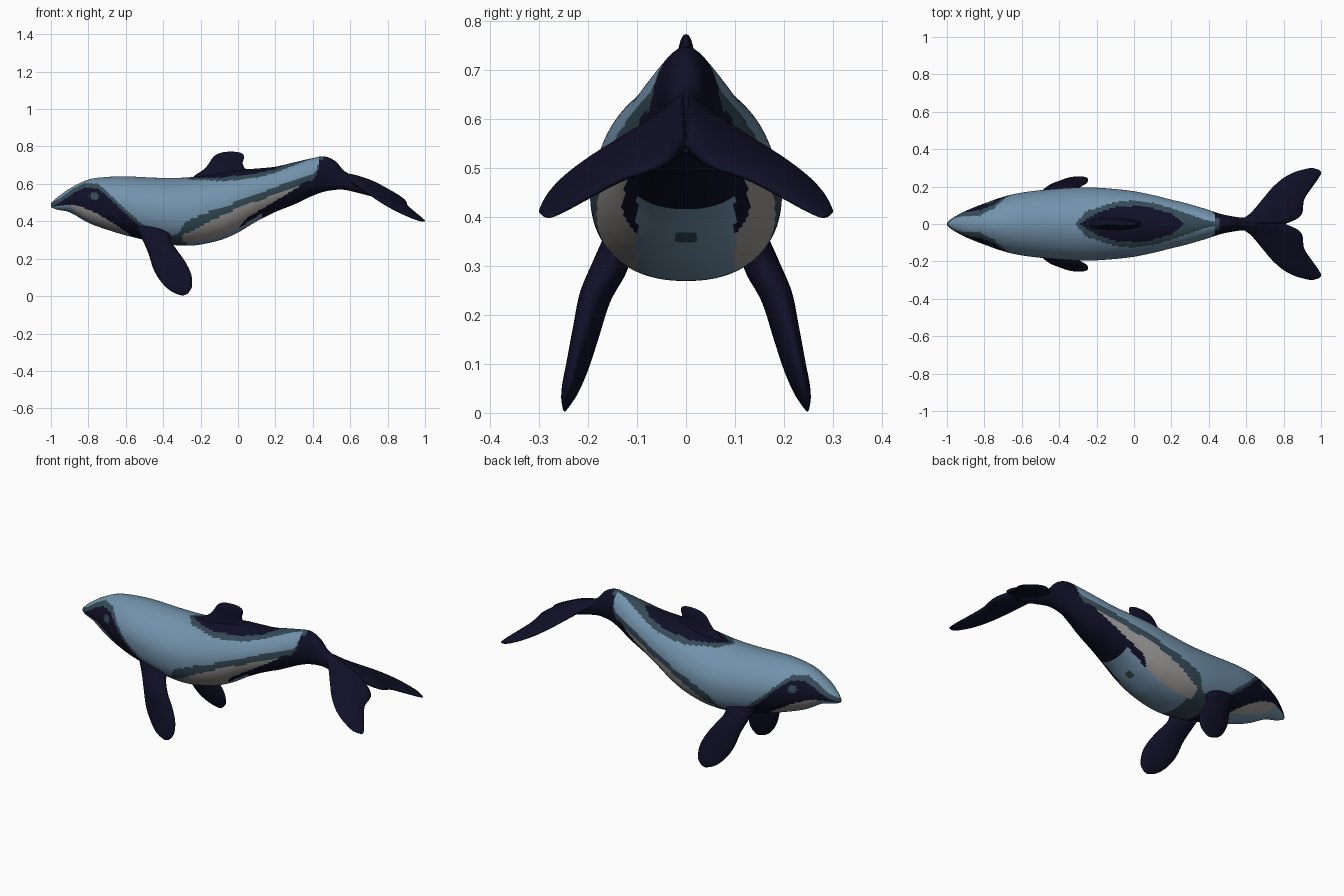
import bpy, bmesh, math
from mathutils import Vector

cube = bpy.data.objects.get("Cube")
if cube:
    bpy.data.objects.remove(cube, do_unlink=True)


def material(name, rgb):
    m = bpy.data.materials.new(name)
    m.use_nodes = True
    m.diffuse_color = (*rgb, 1)
    m.node_tree.nodes["Principled BSDF"].inputs["Base Color"].default_value = (*rgb, 1)
    return m


LIGHT, NAVY, SLATE, PALE = range(4)
MATS = [material("light_blue", (0.17, 0.29, 0.41)),
        material("navy", (0.005, 0.005, 0.02)),
        material("slate", (0.034, 0.067, 0.092)),
        material("pale_grey", (0.32, 0.31, 0.30))]


def linear(pts, x):
    """Piecewise linear value at x."""
    if x <= pts[0][0]:
        return pts[0][1]
    for (a, p), (b, q) in zip(pts, pts[1:]):
        if x <= b:
            return p + (q - p) * (x - a) / (b - a)
    return pts[-1][1]


def smooth(keys, rows, x):
    """Smooth curve through rows of values placed at rising keys."""
    n = len(keys)
    i = max(j for j in range(n - 1) if keys[j] <= x or j == 0)
    h = keys[i + 1] - keys[i]
    t = (x - keys[i]) / h

    def slope(j, c):
        a, b = max(j - 1, 0), min(j + 1, n - 1)
        return (rows[b][c] - rows[a][c]) / (keys[b] - keys[a])

    return [(2*t**3 - 3*t*t + 1) * rows[i][c] + (3*t*t - 2*t**3) * rows[i + 1][c]
            + h * ((t**3 - 2*t*t + t) * slope(i, c) + (t**3 - t*t) * slope(i + 1, c))
            for c in range(len(rows[0]))]


def loft(name, rings, rule, mirror=False):
    """Skin a list of closed rings, cap the ends and colour faces by a rule."""
    bm = bmesh.new()
    loops = [[bm.verts.new(p) for p in ring] for ring in rings]
    n = len(loops[0])
    for a, b in zip(loops, loops[1:]):
        for k in range(n):
            bm.faces.new((a[k], a[(k + 1) % n], b[(k + 1) % n], b[k]))
    bm.faces.new(loops[0])
    bm.faces.new(loops[-1])
    bmesh.ops.recalc_face_normals(bm, faces=bm.faces)
    for f in bm.faces:
        f.smooth = True
        f.material_index = rule(f.calc_center_median())
    me = bpy.data.meshes.new(name)
    bm.to_mesh(me)
    bm.free()
    for m in MATS:
        me.materials.append(m)
    ob = bpy.data.objects.new(name, me)
    bpy.context.collection.objects.link(ob)
    if mirror:
        mod = ob.modifiers.new("mirror", "MIRROR")
        mod.use_axis = (False, True, False)
    return ob


# Body stations: x, top, bottom, half width
BODY = [(-1, .495, .475, .008), (-.97, .525, .463, .032), (-.9, .575, .448, .07),
        (-.8, .623, .392, .11), (-.7, .637, .355, .145), (-.6, .64, .325, .168),
        (-.4, .632, .28, .19), (-.25, .636, .27, .196), (-.1, .658, .298, .187),
        (0, .675, .34, .175), (.1, .682, .4, .155), (.2, .692, .45, .13),
        (.3, .715, .49, .105), (.4, .738, .537, .075), (.46, .747, .558, .055),
        (.52, .722, .568, .042), (.57, .668, .568, .035), (.65, .63, .55, .032),
        (.74, .58, .528, .022), (.8, .55, .53, .006)]
XS = [r[0] for r in BODY]


def body_ring(x, n=96):
    top, low, w = smooth(XS, [r[1:] for r in BODY], x)
    mid, h = (top + low) / 2, (top - low) / 2
    ring = []
    for k in range(n):
        a = 2 * math.pi * (k + .5) / n
        c, s = math.cos(a), math.sin(a)
        e = 1.05 if s > 0 else .88
        ring.append((x, math.copysign(w * abs(c) ** e, c), mid + math.copysign(h * abs(s) ** e, s)))
    return ring


# Marking outlines along the body
SADDLE = [(-.285, 0), (-.2, .06), (-.1, .09), (0, .096), (.1, .085), (.2, .055), (.27, 0)]
SADDLE_EDGE = [(-.315, 0), (-.25, .07), (-.1, .118), (0, .127), (.1, .115), (.2, .085),
               (.3, .05), (.38, .022), (.43, .012)]
FLANK = [(-1, .5), (-.95, .525), (-.88, .575), (-.82, .605), (-.75, .6), (-.69, .55),
         (-.62, .48), (-.55, .42), (-.48, .355), (-.4, .315), (-.32, .33), (-.28, .4),
         (-.12, .465), (.04, .52), (.28, .615), (.4, .65), (.425, .68), (.435, .76)]
JAW = [(-1, .478), (-.9, .488), (-.85, .483), (-.75, .44), (-.65, .38), (-.58, .33), (-.53, .28)]
STREAK = [(-.3, .33), (-.25, .345), (-.15, .4), (.01, .475), (.33, .59)]
UNDERTAIL = [(0, .36), (.05, .42), (.17, .49), (.33, .588)]


def body_rule(p):
    x, y, z = p.x, abs(p.y), p.z
    top, low, w = smooth(XS, [r[1:] for r in BODY], x)
    if x > .455:
        return NAVY
    if z > (top + low) / 2:                      # back saddle
        if y < linear(SADDLE, x):
            return NAVY
        if y < linear(SADDLE_EDGE, x):
            return SLATE
    edge = linear(FLANK, x)
    if z > edge:
        return LIGHT
    if x < -.3:                                  # face, throat and chest
        if math.hypot(x + .77, z - .535) < .022 or z > edge - .024:
            return SLATE
        if x > -.42:
            return SLATE
        if x > -.53 or z > linear(JAW, x):
            return NAVY
        return PALE if y > .065 else LIGHT
    if x > .33:                                  # tail stock
        return SLATE if z > edge - .03 else NAVY
    if z > linear(STREAK, x):
        return SLATE
    if y < .1 and x < .13 and z < (top + low) / 2:   # belly patch
        if x < -.27 or (abs(x - .03) < .015 and y < .018):
            return SLATE
        return LIGHT
    if x > 0 and y < .135 and z < linear(UNDERTAIL, x):
        return NAVY
    return PALE


loft("body", [body_ring(-1 + 1.8 * i / 220) for i in range(221)], body_rule)


def blade(name, stations, normal, mirror=False, steps=48, n=32):
    """Fin from stations of leading point, trailing point and half thickness."""
    rows = [[*a, *b, t] for a, b, t in stations]
    keys = [0]
    for r, q in zip(rows, rows[1:]):
        d = (Vector(q[:3]) + Vector(q[3:6]) - Vector(r[:3]) - Vector(r[3:6])).length / 2
        keys.append(keys[-1] + max(d, .004))
    nv = Vector(normal).normalized()
    rings = []
    for i in range(steps + 1):
        v = smooth(keys, rows, keys[-1] * i / steps)
        a, b = Vector(v[:3]), Vector(v[3:6])
        rings.append([(a + b) / 2 + (a - b) / 2 * math.cos(u) + nv * v[6] * math.sin(u)
                      for u in (2 * math.pi * k / n for k in range(n))])
    return loft(name, rings, lambda p: NAVY, mirror)


# Dorsal fin: z, leading x, trailing x, half thickness
DORSAL = [(.6, -.27, .1, .05), (.645, -.23, .09, .036), (.68, -.18, .04, .026),
          (.71, -.155, .025, .02), (.74, -.135, .032, .016), (.76, -.11, .025, .011),
          (.77, -.075, 0, .006), (.773, -.045, -.03, .001)]
blade("dorsal_fin", [((a, 0, z), (b, 0, z), t) for z, a, b, t in DORSAL], (0, 1, 0))

# Tail flukes: y, leading x, trailing x, half thickness
FLUKE = [(0, .55, .81, .03), (.03, .585, .875, .027), (.06, .625, .9, .025),
         (.13, .685, .91, .021), (.2, .745, .955, .017), (.25, .805, .99, .013),
         (.28, .865, 1, .009), (.295, .92, .975, .005), (.3, .945, .955, .001)]


def fluke_point(x, y):
    return (x, y, .575 - .37 * (x - .67) - .3 * (y - .1))


blade("tail_flukes", [(fluke_point(a, y), fluke_point(b, y), t) for y, a, b, t in FLUKE],
      (.33, .27, .9), mirror=True)

# Pectoral flippers
FLIPPER = [((-.55, .13, .38), (-.36, .13, .36), .03), ((-.51, .155, .3), (-.36, .155, .3), .036),
           ((-.48, .182, .23), (-.325, .188, .245), .032), ((-.45, .203, .14), (-.28, .208, .18), .027),
           ((-.41, .22, .075), (-.25, .225, .115), .022), ((-.37, .236, .035), (-.245, .238, .06), .017),
           ((-.335, .244, .014), (-.255, .246, .03), .01), ((-.3, .248, .003), (-.275, .248, .009), .003)]
blade("flippers", FLIPPER, (0, .95, .3), mirror=True)
